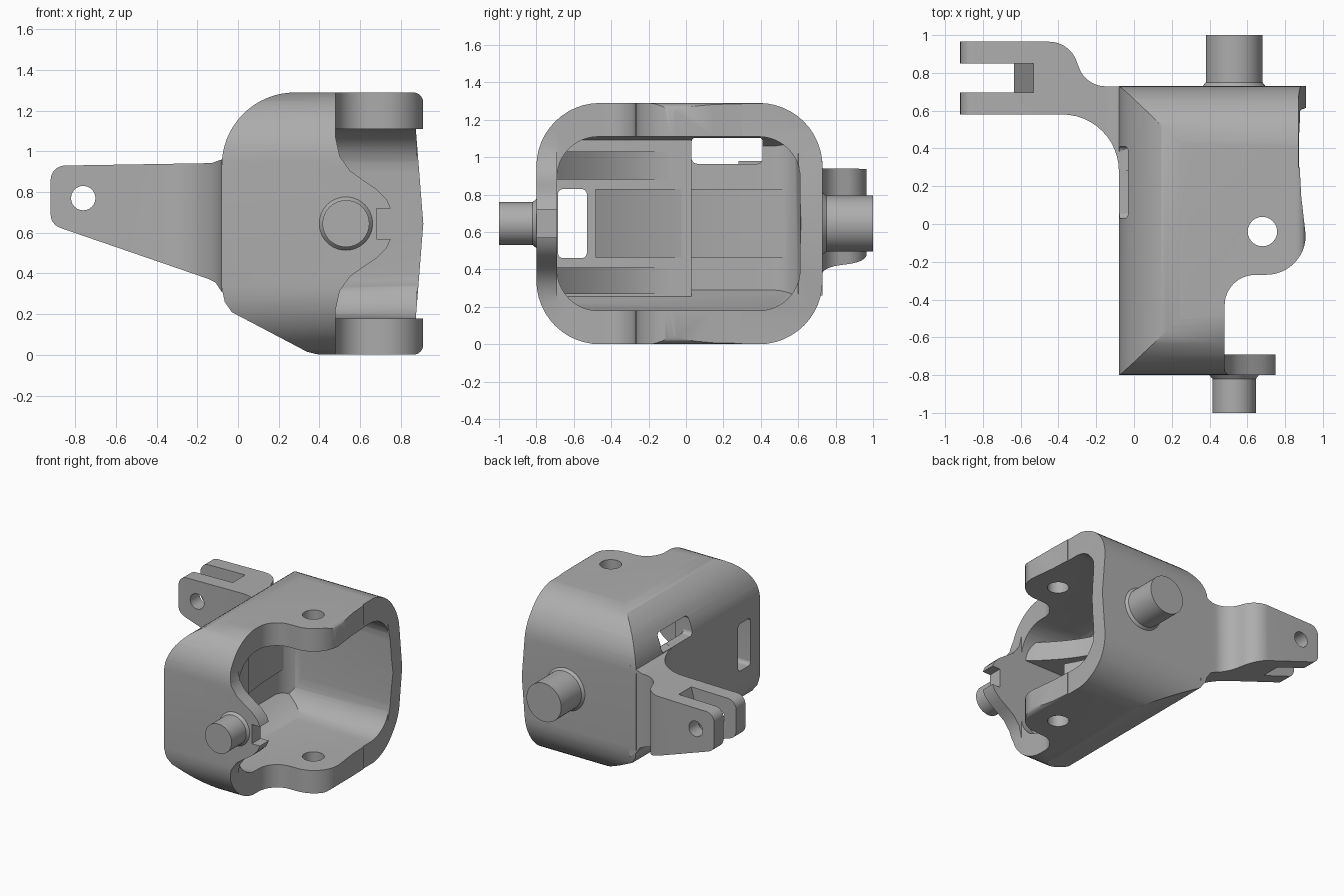
import bpy, bmesh
from math import sin, cos, pi, radians
from mathutils import Vector

if "Cube" in bpy.data.objects:
    bpy.data.objects.remove(bpy.data.objects["Cube"])

grey = bpy.data.materials.new("cast grey")
grey.use_nodes = True
grey.diffuse_color = (0.42, 0.42, 0.42, 1)
grey.node_tree.nodes["Principled BSDF"].inputs["Base Color"].default_value = grey.diffuse_color

MID = 0.645  # height of the pivot axis


def arc(cx, cy, r, a, b, n=12):
    return [(cx + r * cos(radians(a + (b - a) * i / n)),
             cy + r * sin(radians(a + (b - a) * i / n))) for i in range(n + 1)]


def rounded(x0, x1, y0, y1, r):
    return (arc(x1 - r, y0 + r, r, -90, 0) + arc(x1 - r, y1 - r, r, 0, 90)
            + arc(x0 + r, y1 - r, r, 90, 180) + arc(x0 + r, y0 + r, r, 180, 270))


def prism(name, pts, axis, lo, hi):
    """Extrude a 2D outline along x, y or z."""
    place = {"x": lambda p: (lo, p[0], p[1]), "y": lambda p: (p[0], lo, p[1]),
             "z": lambda p: (p[0], p[1], lo)}[axis]
    bm = bmesh.new()
    face = bm.faces.new([bm.verts.new(place(p)) for p in pts])
    top = bmesh.ops.extrude_face_region(bm, geom=[face])["geom"]
    shift = Vector([(hi - lo) * (axis == a) for a in "xyz"])
    bmesh.ops.translate(bm, vec=shift, verts=[v for v in top if isinstance(v, bmesh.types.BMVert)])
    bmesh.ops.remove_doubles(bm, verts=bm.verts, dist=1e-5)
    bmesh.ops.recalc_face_normals(bm, faces=bm.faces)
    mesh = bpy.data.meshes.new(name)
    bm.to_mesh(mesh)
    bm.free()
    ob = bpy.data.objects.new(name, mesh)
    mesh.materials.append(grey)
    bpy.context.collection.objects.link(ob)
    return ob


def activate(ob):
    bpy.ops.object.select_all(action="DESELECT")
    ob.select_set(True)
    bpy.context.view_layer.objects.active = ob


def combine(ob, other, op="DIFFERENCE"):
    mod = ob.modifiers.new("cut", "BOOLEAN")
    mod.operation, mod.object, mod.solver = op, other, "EXACT"
    activate(ob)
    bpy.ops.object.modifier_apply(modifier=mod.name)
    bpy.data.objects.remove(other)


def smooth(ob):
    activate(ob)
    bpy.ops.object.shade_smooth_by_angle(angle=radians(32))


# housing: three crossed outlines
housing = prism("housing", rounded(-0.8, 0.73, 0, 1.29, 0.34), "x", -0.3, 1.1)
side = ([(-0.08, 0.33), (-0.065, 0.26), (-0.03, 0.21), (0.34, 0.015), (0.4, 0.001)]
        + arc(0.86, 0.051, 0.05, -90, 0, 6) + arc(0.86, 1.239, 0.05, 0, 90, 6)
        + arc(0.28, 0.929, 0.36, 90, 180, 16))
combine(housing, prism("side outline", side, "y", -1.2, 1.2), "INTERSECT")
plan = ([(-0.5, -1), (1.2, -1), (1.2, -0.69), (0.48, -0.69)]
        + arc(0.64, -0.43, 0.16, 180, 90) + arc(0.7, -0.06, 0.209, -90, 0)
        + [(0.885, 0.15), (0.875, 0.35), (0.88, 0.6), (0.92, 0.62), (0.92, 1), (-0.5, 1)])
combine(housing, prism("plan outline", plan, "z", -0.3, 1.6), "INTERSECT")

# front tongue with a notch
half = [(0.48, 0.8), (0.48, 0.42), (0.5, 0.33), (0.55, 0.26), (0.62, 0.21),
        (0.68, 0.17), (0.73, 0.12), (0.75, 0.075), (0.68, 0.075)]
tongue = ([(1.3, MID + 0.8)] + [(x, MID + d) for x, d in half]
          + [(x, MID - d) for x, d in reversed(half)] + [(1.3, MID - 0.8)])
combine(housing, prism("tongue cutter", tongue, "y", -1, -0.6))

# slanted edge of the rear wall
slant = [(0.91, MID), (0.87, 1.15), (0.87, 1.5), (1.2, 1.5), (1.2, -0.2), (0.87, -0.2), (0.87, 0.14)]
combine(housing, prism("edge cutter", slant, "y", 0.3, 1))

# hollow inside with a stepped end wall
hollow = prism("hollow", rounded(-0.69, 0.61, 0.18, 1.11, 0.22), "x", -0.2, 1.5)
inner_side = [(-0.1, 0.33), (0, 0.29), (0.25, 0.17), (0.3, 0.1), (2, 0.1), (2, 1.2),
              (0.3, 1.2), (0.15, 1.13), (0, 1.06), (-0.1, 1.0)]
combine(hollow, prism("inner side", inner_side, "y", -1, 1), "INTERSECT")
inner_plan = ([(2, -0.9), (2, 0.615)] + arc(0.16, 0.455, 0.16, 90, 180)
              + [(0, 0.03), (0.07, 0.03), (0.07, -0.9)])
combine(hollow, prism("inner plan", inner_plan, "z", -0.2, 1.5), "INTERSECT")
combine(housing, hollow)

# end wall windows and ear holes
combine(housing, prism("window", rounded(0.03, 0.41, 0.965, 1.11, 0.03), "x", -0.3, 0.09))
combine(housing, prism("slot", rounded(-0.685, -0.53, 0.46, 0.83, 0.03), "x", -0.3, 0.2))
combine(housing, prism("ear hole", arc(0.68, -0.04, 0.078, 0, 345, 23), "z", -0.3, 1.6))
smooth(housing)


# curved ribs inside
def rib(name, z0, z1, tip, start, base, power):
    n = 16
    curve = []
    for i in range(n + 1):
        t = i / n
        curve.append((base + 0.4 * t ** power, tip + (-0.72 - tip) * t))
    curve = [p for p in curve if p[1] >= start]
    pts = [(-0.03, tip)] + curve + [(-0.03, curve[-1][1])]
    smooth(prism(name, pts, "z", z0, z1))


rib("centre_rib", 0.465, 0.83, 0.54, -0.54, 0.02, 2.6)
rib("upper_rib", 0.88, 1.03, -0.1, -0.73, 0.07, 1.8)
rib("lower_rib", 0.27, 0.41, -0.1, -0.73, 0.07, 1.8)

# forked arm
arm_plan = ([(-0.02, 0.729)] + arc(-0.15, 0.879, 0.15, 270, 200) + arc(-0.45, 0.81, 0.155, 20, 90)
            + [(-1, 0.965), (-1, 0.58)] + arc(-0.38, 0.28, 0.3, 90, 0) + [(-0.02, 0.28)])
arm = prism("forked_arm", arm_plan, "z", 0, 1.3)
arm_side = ([(-0.02, 0.98), (-0.08, 0.96), (-0.13, 0.942)] + arc(-0.85, 0.86, 0.07, 90, 180, 8)
            + arc(-0.85, 0.69, 0.07, 180, 250, 8)
            + [(-0.15, 0.375), (-0.11, 0.355), (-0.08, 0.31), (-0.02, 0.26)])
combine(arm, prism("arm side", arm_side, "y", 0, 1.2), "INTERSECT")
fork = [(-1.2, 0.3), (-0.7, 0.3), (-0.51, 1.02), (-1.2, 1.02)]
combine(arm, prism("fork gap", fork, "y", 0.695, 0.85))
combine(arm, prism("pin hole", arc(-0.76, 0.77, 0.06, 0, 345, 23), "y", 0.4, 1.2))
smooth(arm)


# pivot pegs with small collars
def peg(name, r, root, wall, end):
    out = 1 if end > wall else -1
    for label, r1, r2, y0, y1 in ((name, r, r, root, end),
                                  (name + "_collar", r + 0.02, r, wall - out * 0.005, wall + out * 0.02)):
        bpy.ops.mesh.primitive_cone_add(vertices=48, radius1=r1, radius2=r2, depth=abs(y1 - y0),
                                        location=(0.53, (y0 + y1) / 2, MID), rotation=(-out * pi / 2, 0, 0))
        ob = bpy.context.object
        ob.name = label
        ob.data.materials.append(grey)
        smooth(ob)


peg("front_peg", 0.115, -0.72, -0.8, -1.0)
peg("rear_peg", 0.15, 0.65, 0.73, 1.0)
